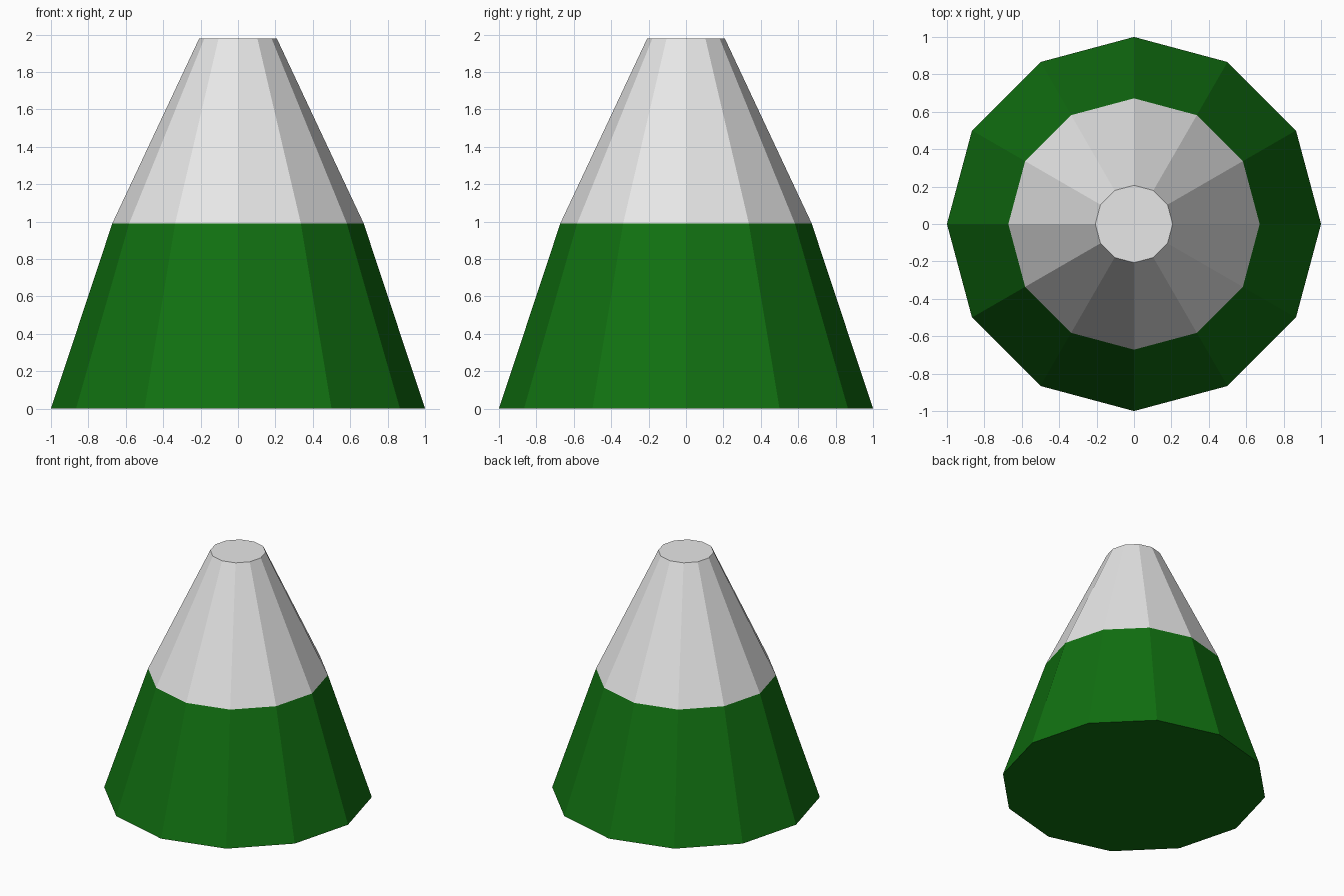
import bpy
import bmesh
import math

default = bpy.data.objects.get("Cube")
if default:
    bpy.data.objects.remove(default, do_unlink=True)

SIDES = 12
# Rings from the base to the top: radius, height
PROFILE = [(1.0, 0.0), (0.672, 0.99), (0.207, 1.98)]


def make_material(name, color):
    mat = bpy.data.materials.new(name)
    mat.use_nodes = True
    mat.diffuse_color = color
    bsdf = next(n for n in mat.node_tree.nodes if n.type == "BSDF_PRINCIPLED")
    bsdf.inputs["Base Color"].default_value = color
    return mat


green = make_material("forest_green", (0.0055, 0.163, 0.0055, 1))
white = make_material("snow_white", (0.8, 0.8, 0.8, 1))

# Faceted mountain: stacked rings joined by quads, capped at both ends
bm = bmesh.new()
rings = []
for radius, height in PROFILE:
    angles = [math.tau * i / SIDES for i in range(SIDES)]
    rings.append([bm.verts.new((radius * math.cos(a), radius * math.sin(a), height))
                  for a in angles])

for lower, upper in zip(rings, rings[1:]):
    for i in range(SIDES):
        j = (i + 1) % SIDES
        bm.faces.new((lower[i], lower[j], upper[j], upper[i]))
bm.faces.new(reversed(rings[0]))
bm.faces.new(rings[-1])

# Snow covers everything above the middle ring
snow_line = PROFILE[1][1]
for face in bm.faces:
    face.material_index = int(face.calc_center_median().z > snow_line)

mesh = bpy.data.meshes.new("mountain")
bm.to_mesh(mesh)
bm.free()
mesh.materials.append(green)
mesh.materials.append(white)
mountain = bpy.data.objects.new("mountain", mesh)
bpy.context.collection.objects.link(mountain)
